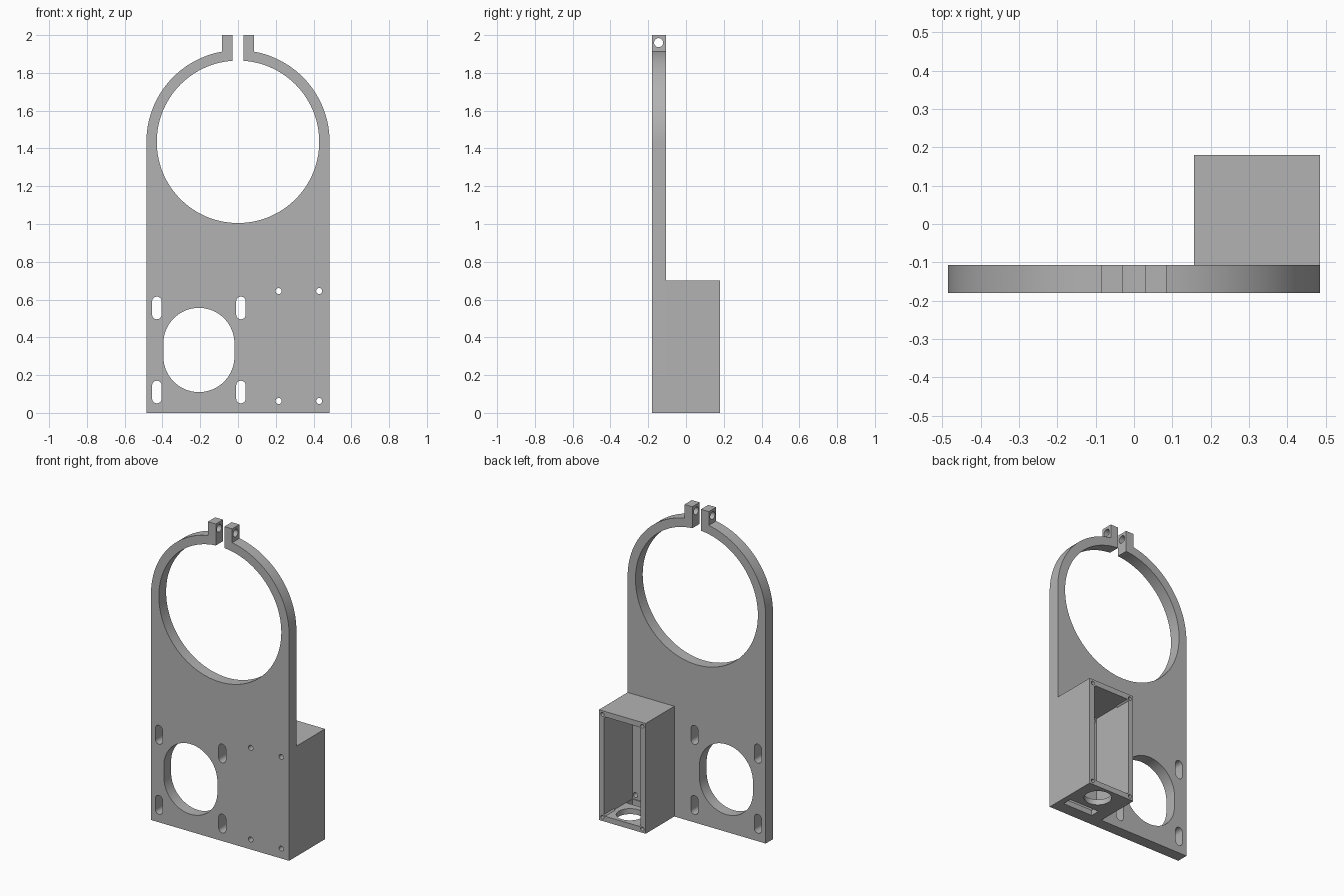
import bpy
import bmesh
from math import pi, cos, sin, acos
from mathutils import Vector

cube = bpy.data.objects.get("Cube")
if cube:
    bpy.data.objects.remove(cube, do_unlink=True)

grey = bpy.data.materials.new("plain grey")
grey.use_nodes = True
colour = (0.45, 0.45, 0.45, 1)
grey.diffuse_color = colour
grey.node_tree.nodes["Principled BSDF"].inputs["Base Color"].default_value = colour

FRONT, FACE, BACK = -0.18, -0.107, 0.18    # plate front, plate back, housing rim
HALF, BORE, RING_Z = 0.485, 0.43, 1.435    # clamp ring
GAP, TAB, TOP = 0.03, 0.085, 2.0           # clamp ears
BOX_X, BOX_Z, WALL = 0.157, 0.70, 0.035    # housing


def make_object(name, bm):
    bmesh.ops.recalc_face_normals(bm, faces=bm.faces)
    mesh = bpy.data.meshes.new(name)
    bm.to_mesh(mesh)
    bm.free()
    mesh.materials.append(grey)
    obj = bpy.data.objects.new(name, mesh)
    bpy.context.collection.objects.link(obj)
    return obj


def prism(bm, points, offset):
    """Extrude a closed loop of 3D points along offset."""
    face = bm.faces.new([bm.verts.new(p) for p in points])
    new = bmesh.ops.extrude_face_region(bm, geom=[face])["geom"]
    verts = [g for g in new if isinstance(g, bmesh.types.BMVert)]
    bmesh.ops.translate(bm, verts=verts, vec=Vector(offset))


def block(bm, x0, x1, y0, y1, z0, z1):
    prism(bm, [(x0, y0, z0), (x1, y0, z0), (x1, y0, z1), (x0, y0, z1)], (0, y1 - y0, 0))


def arc(cx, cz, r, a0, a1, n):
    return [(cx + r * cos(a0 + (a1 - a0) * i / n), cz + r * sin(a0 + (a1 - a0) * i / n))
            for i in range(n + 1)]


def slot(bm, x, z, r, travel, y0, y1, n=24):
    """Upright rounded slot running along y; zero travel gives a round hole."""
    h = travel / 2
    loop = arc(x, z + h, r, 0, pi, n) + arc(x, z - h, r, pi, 2 * pi, n)
    if travel == 0:
        loop = arc(x, z, r, 0, 2 * pi, n)[:-1]
    prism(bm, [(px, y0, pz) for px, pz in loop], (0, y1 - y0, 0))


def combine(obj, bm, operation):
    """Apply a boolean with the solids in bm, then drop the helper."""
    tool = make_object("helper", bm)
    tool.hide_render = True
    mod = obj.modifiers.new("combine", "BOOLEAN")
    mod.operation, mod.solver, mod.object = operation, "EXACT", tool
    bpy.context.view_layer.objects.active = obj
    bpy.ops.object.modifier_apply(modifier=mod.name)
    bpy.data.objects.remove(tool, do_unlink=True)


# Plate with split clamp ring and ears as a single profile
ear, split = acos(TAB / HALF), acos(GAP / BORE)
outline = [(-HALF, 0), (HALF, 0)]
outline += arc(0, RING_Z, HALF, 0, ear, 40) + [(TAB, TOP), (GAP, TOP)]
outline += arc(0, RING_Z, BORE, split, -pi - split, 112) + [(-GAP, TOP), (-TAB, TOP)]
outline += arc(0, RING_Z, HALF, pi - ear, pi, 40)
bm = bmesh.new()
prism(bm, [(x, FRONT, z) for x, z in outline], (0, FACE - FRONT, 0))
plate = make_object("clamp_plate", bm)

# Motor opening, its four adjustment slots and the four small mounting holes
bm = bmesh.new()
y0, y1 = FRONT - 0.05, FACE + 0.05
motor_x, motor_z, pitch, travel = -0.207, 0.333, 0.2225, 0.07
slot(bm, motor_x, motor_z, 0.188, travel, y0, y1, 40)
for sx in (-1, 1):
    for sz in (-1, 1):
        slot(bm, motor_x + sx * pitch, motor_z + sz * pitch, 0.025, travel, y0, y1, 12)
for x in (0.215, 0.43):
    for z in (0.063, 0.645):
        slot(bm, x, z, 0.016, 0, y0, y1)
# Clamp screw hole through both ears
screw = [(-0.2, -0.145 + a, 1.96 + b) for a, b in arc(0, 0, 0.024, 0, 2 * pi, 24)[:-1]]
prism(bm, screw, (0.4, 0, 0))
combine(plate, bm, "DIFFERENCE")

# Electronics housing, open at the back
bm = bmesh.new()
block(bm, BOX_X, HALF, FACE, BACK, 0, BOX_Z)
housing = make_object("housing", bm)
bm = bmesh.new()
block(bm, BOX_X + WALL, HALF - WALL, FACE - 0.05, BACK + 0.05, WALL, BOX_Z - WALL)
combine(housing, bm, "DIFFERENCE")

# Rim screw bosses and holes in the corners
inset = 0.024
corners = [(x, z) for x in (BOX_X + inset, HALF - inset) for z in (inset, BOX_Z - inset)]
bm = bmesh.new()
for x, z in corners:
    slot(bm, x, z, 0.0225, 0, BACK - 0.1, BACK)
combine(housing, bm, "UNION")
bm = bmesh.new()
for x, z in corners:
    slot(bm, x, z, 0.012, 0, BACK - 0.08, BACK + 0.05, 16)
# Round opening and cable slot in the housing floor
floor_hole = [(x, y, -0.05) for x, y in arc(0.338, 0.078, 0.08, 0, 2 * pi, 48)[:-1]]
prism(bm, floor_hole, (0, 0, 0.12))
block(bm, 0.235, 0.447, -0.1, -0.04, -0.05, 0.06)
combine(housing, bm, "DIFFERENCE")

# Smooth curved walls, keep edges crisp
for obj in (plate, housing):
    bpy.ops.object.select_all(action="DESELECT")
    obj.select_set(True)
    bpy.context.view_layer.objects.active = obj
    bpy.ops.object.shade_smooth_by_angle(angle=0.5)
